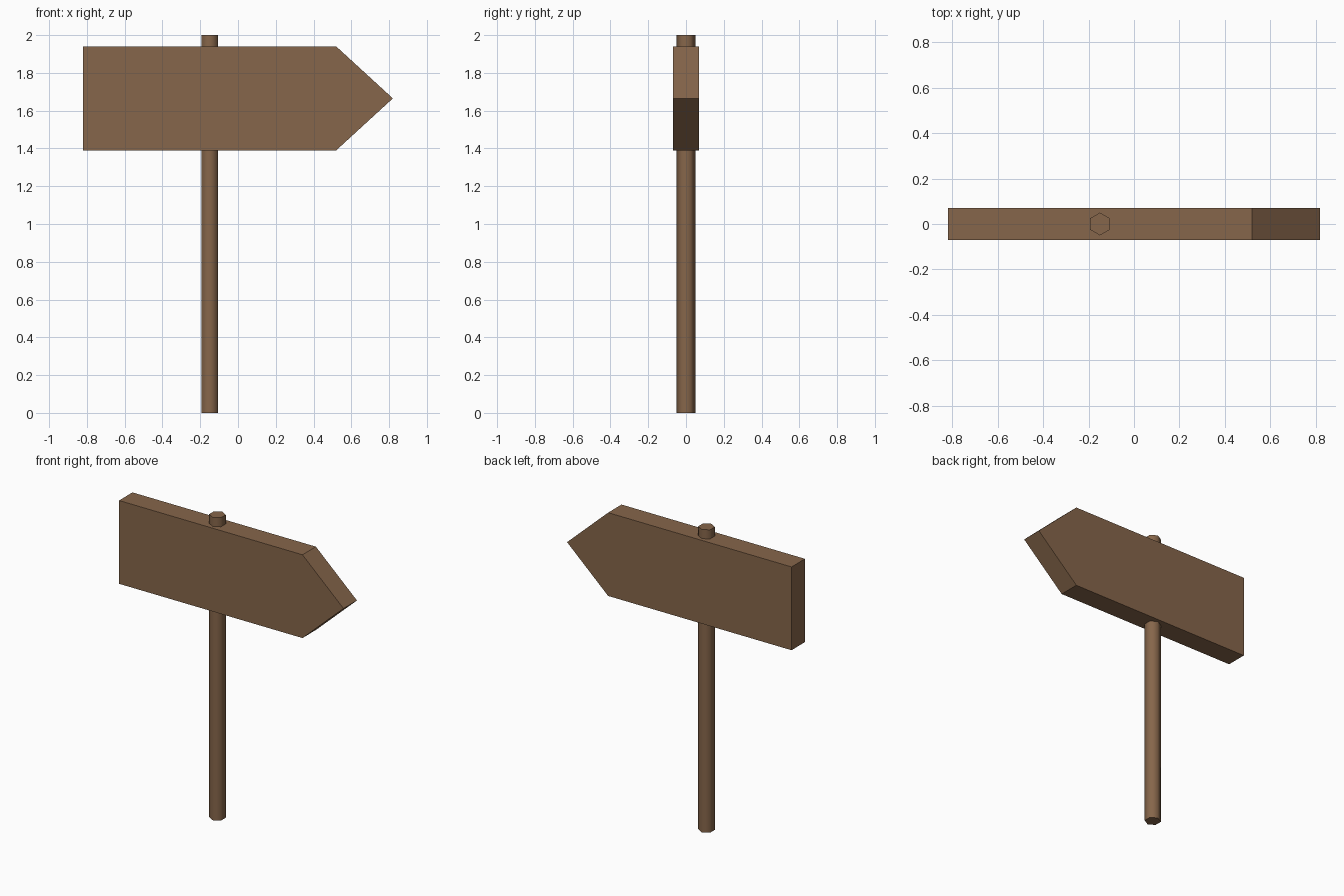
import bpy, bmesh
from math import sin, cos, tau, radians
from mathutils import Vector

cube = bpy.data.objects.get("Cube")
if cube:
    bpy.data.objects.remove(cube, do_unlink=True)

# Single brown wood colour
wood = bpy.data.materials.new("brown wood")
wood.use_nodes = True
colour = (0.24, 0.133, 0.069, 1)
wood.diffuse_color = colour
bsdf = next(n for n in wood.node_tree.nodes if n.type == "BSDF_PRINCIPLED")
bsdf.inputs["Base Color"].default_value = colour
bsdf.inputs["Roughness"].default_value = 0.9


def prism(name, outline, direction):
    """Extrude a closed outline along a direction into a solid part."""
    bm = bmesh.new()
    face = bm.faces.new([bm.verts.new(p) for p in outline])
    ext = bmesh.ops.extrude_face_region(bm, geom=[face], use_keep_orig=True)
    moved = [g for g in ext["geom"] if isinstance(g, bmesh.types.BMVert)]
    bmesh.ops.translate(bm, verts=moved, vec=Vector(direction))
    bmesh.ops.recalc_face_normals(bm, faces=bm.faces[:])
    mesh = bpy.data.meshes.new(name)
    bm.to_mesh(mesh)
    bm.free()
    mesh.materials.append(wood)
    obj = bpy.data.objects.new(name, mesh)
    bpy.context.collection.objects.link(obj)
    return obj


# Arrow-shaped board pointing to +x
left, shoulder, tip = -0.82, 0.52, 0.82
bottom, top = 1.39, 1.94
half_depth = 0.07
arrow = [(left, bottom), (shoulder, bottom), (tip, (bottom + top) / 2),
         (shoulder, top), (left, top)]
prism("arrow_board", [(x, -half_depth, z) for x, z in arrow],
      (0, 2 * half_depth, 0))

# Six-sided post through the board, with softly shaded sides
sides, radius, post_x = 6, 0.05, -0.15
ring = [(post_x + radius * sin(tau * i / sides),
         radius * cos(tau * i / sides), 0) for i in range(sides)]
post = prism("post", ring, (0, 0, 2))
bpy.ops.object.select_all(action="DESELECT")
post.select_set(True)
bpy.context.view_layer.objects.active = post
bpy.ops.object.shade_smooth_by_angle(angle=radians(70))
